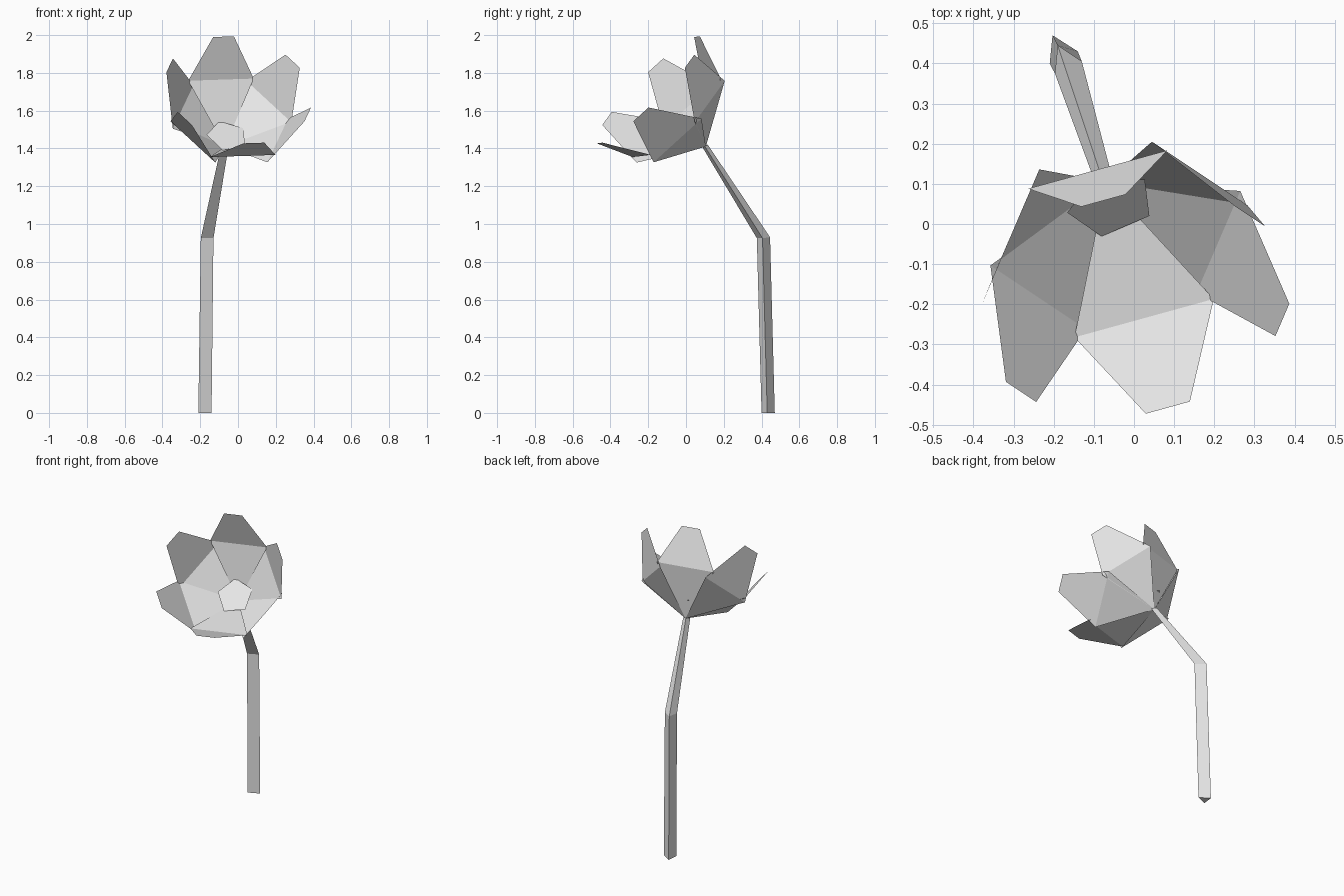
import bpy, bmesh
from math import cos, sin, radians
from mathutils import Vector

cube = bpy.data.objects.get("Cube")
if cube:
    bpy.data.objects.remove(cube, do_unlink=True)

grey = bpy.data.materials.new("plain_grey")
grey.use_nodes = True
COLOUR = (0.8, 0.8, 0.8, 1)
grey.diffuse_color = COLOUR
grey.node_tree.nodes["Principled BSDF"].inputs["Base Color"].default_value = COLOUR


def make(name, points, faces):
    """Flat-shaded mesh object from a few points."""
    bm = bmesh.new()
    verts = [bm.verts.new(p) for p in points]
    for f in faces:
        bm.faces.new([verts[i] for i in f])
    mesh = bpy.data.meshes.new(name)
    bm.to_mesh(mesh)
    bm.free()
    mesh.materials.append(grey)
    obj = bpy.data.objects.new(name, mesh)
    bpy.context.collection.objects.link(obj)
    return obj


# Flower frame: base point, tilted axis, direction of the back petal, and sideways
base = Vector((-0.07, 0.105, 1.41))
axis = Vector((0.17, -0.70, 0.69)).normalized()
back = Vector((-0.205, 0.657, 0.726))
back = (back - axis * back.dot(axis)).normalized()
side = back.cross(axis)


def place(angle, radius, across, height):
    """Point in the flower frame, at an angle round the axis."""
    c, s = cos(radians(angle)), sin(radians(angle))
    out = back * c + side * s
    along = side * c - back * s
    return base + out * radius + along * across + axis * height


# Six folded petals in opposite pairs: radius and height of the fold
folds = [(0.28, 0.22), (0.275, 0.19), (0.267, 0.175)]
names = ["back", "upper_left", "lower_left", "front", "lower_right", "upper_right"]
for i, name in enumerate(names):
    r, h = folds[i % 3]
    a = i * 60
    points = [base,
              place(a, r, 0.18, h), place(a, 0.39, 0.057, 0.434),
              place(a, 0.39, -0.057, 0.434), place(a, r, -0.18, h)]
    make(name + "_petal", points, [(0, 1, 4), (1, 2, 3, 4)])

# Five-sided flower centre
make("flower_centre", [place(-83 - 72 * k, 0.112, 0, 0.08) for k in range(5)],
     [range(5)])

# Three-sided bent stem: rings at the foot, the bend and the flower
rings = [[(-0.21, 0.40, 0), (-0.14, 0.43, 0), (-0.203, 0.47, 0)],
         [(-0.197, 0.375, 0.925), (-0.13, 0.405, 0.925), (-0.19, 0.445, 0.93)],
         [(-0.09, 0.085, 1.41), (-0.05, 0.10, 1.41), (-0.08, 0.115, 1.42)]]
faces = [(2, 1, 0), (6, 7, 8)]
for ring in (0, 3):
    for k in range(3):
        n = (k + 1) % 3
        faces.append((ring + k, ring + n, ring + n + 3, ring + k + 3))
make("stem", sum(rings, []), faces)
